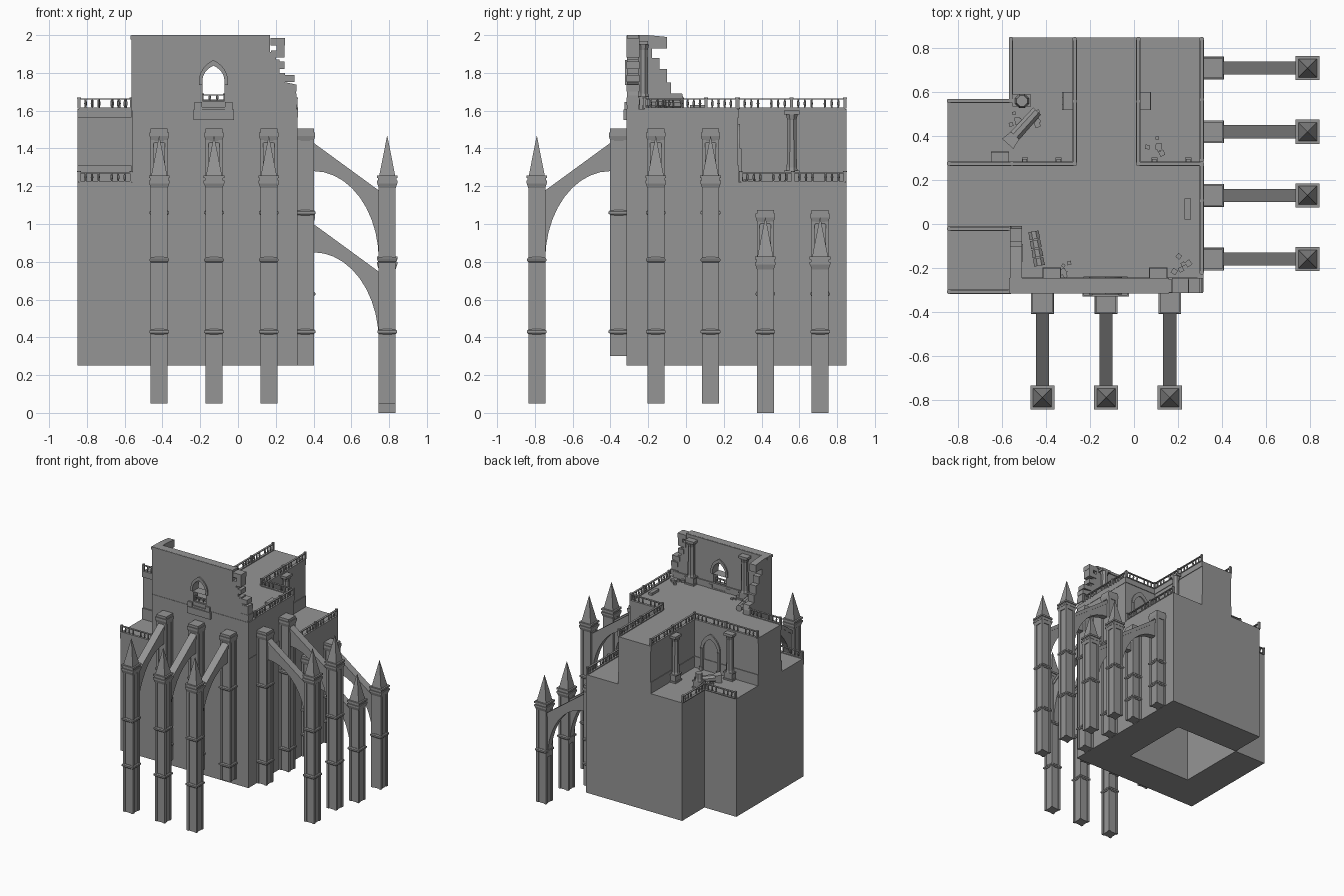
import bpy, bmesh, math, random
from mathutils import Matrix, Vector

if "Cube" in bpy.data.objects:
    bpy.data.objects.remove(bpy.data.objects["Cube"])
random.seed(4)
T = Matrix.Translation
def R(deg, axis): return Matrix.Rotation(math.radians(deg), 4, axis)
XZ = R(90, 'X')                 # profile plane facing the front
YZ = R(90, 'Z') @ XZ            # profile plane facing the side
I = Matrix()
stone = bpy.data.materials.new('dark_stone')
stone.diffuse_color = (.3, .3, .3, 1)
stone.use_nodes = True
stone.node_tree.nodes["Principled BSDF"].inputs["Base Color"].default_value = stone.diffuse_color

def finish(name, bm):
    bmesh.ops.recalc_face_normals(bm, faces=bm.faces)
    for f in bm.faces:
        f.smooth = False
    me = bpy.data.meshes.new(name)
    bm.to_mesh(me)
    bm.free()
    me.materials.append(stone)
    ob = bpy.data.objects.new(name, me)
    bpy.context.collection.objects.link(ob)
    return ob

def box(bm, x0, x1, y0, y1, z0, z1, m=I):
    s = Matrix.Diagonal((x1 - x0, y1 - y0, z1 - z0, 1))
    bmesh.ops.create_cube(bm, size=1, matrix=m @ T(((x0+x1)/2, (y0+y1)/2, (z0+z1)/2)) @ s)

def taper(bm, x, y, z0, z1, r0, r1, n=4, m=I):
    # n-sided frustum; for n=4 r is the half width
    k = math.sqrt(2) if n == 4 else 1
    bmesh.ops.create_cone(bm, cap_ends=True, segments=n, radius1=r0*k, radius2=r1*k, depth=z1-z0,
                          matrix=m @ T((x, y, (z0+z1)/2)) @ R(180/n, 'Z'))

def profile(bm, loops, thick, m):
    # filled outline (with holes), extruded symmetrically
    cu = bpy.data.curves.new('outline', 'CURVE')
    cu.dimensions, cu.fill_mode, cu.extrude = '2D', 'BOTH', thick/2
    for pts in loops:
        sp = cu.splines.new('POLY')
        sp.points.add(len(pts)-1)
        for p, q in zip(sp.points, pts):
            p.co = (q[0], q[1], 0, 1)
        sp.use_cyclic_u = True
    ob = bpy.data.objects.new('outline', cu)
    me = bpy.data.meshes.new_from_object(ob)
    me.transform(m)
    bm.from_mesh(me)
    bpy.data.objects.remove(ob)
    bpy.data.curves.remove(cu)
    bpy.data.meshes.remove(me)

def arch(cx, w, base, spring, k=1.0, n=6):
    # pointed arch opening, k flattens the rise
    right = [(w*(2*math.cos(a) - 1), spring + 2*w*k*math.sin(a))
             for a in [math.pi/3*i/n for i in range(n+1)]]
    pts = [(w, base)] + right + [(-x, z) for x, z in right[-2::-1]] + [(-w, base)]
    return [(cx + x, z) for x, z in pts]

# Stepped main block: cross of high arms, low terraces between, hollow underneath
xs, ys = [-.85, -.56, -.27, .02, .315], [-.315, -.02, .275, .56, .85]
zs = [.25, 1.0, 1.22, 1.61]
plan = ["LUUU", "UUUU", "LLUL", ".LUL"]
def solid(i, j, k):
    if not (0 <= i < 4 and 0 <= j < 4 and 0 <= k < 3): return False
    if k == 0 and i in (1, 2) and j in (1, 2): return False
    return k < {'.': 0, 'L': 2, 'U': 3}[plan[j][i]]
bm = bmesh.new()
for i in range(4):
    for j in range(4):
        for k in range(3):
            if not solid(i, j, k): continue
            for ax in range(3):
                for s in (0, 1):
                    nb = [i, j, k]
                    nb[ax] += 2*s - 1
                    if solid(*nb): continue
                    vs = []
                    for a, b in ((0, 0), (1, 0), (1, 1), (0, 1)):
                        c = [i, j, k]
                        c[ax] += s
                        c[(ax+1) % 3] += a
                        c[(ax+2) % 3] += b
                        vs.append(bm.verts.new((xs[c[0]], ys[c[1]], zs[c[2]])))
                    bm.faces.new(vs)
bmesh.ops.remove_doubles(bm, verts=bm.verts, dist=1e-5)
bmesh.ops.dissolve_limit(bm, angle_limit=.01, verts=bm.verts, edges=bm.edges)
finish('main_block', bm)

# String courses, cornices and plinths along the walls
bm = bmesh.new()
e = .005
for z0, z1 in ((1.565, 1.61), (1.21, 1.31)):
    box(bm, .30, .315+e/2, -.31, .275+e/2, z0, z1)
for z0, z1 in ((1.22, 1.31), (1.565, 1.61)):
    box(bm, -.85, -.565, -.025-e, 0, z0, z1)
    box(bm, -.85, -.27, .26, .275+e, z0, z1)
    box(bm, .02, .315, .26, .275+e, z0, z1)
    box(bm, -.27-e, -.25, .275, .85, z0, z1)
    box(bm, 0, .02+e, .275, .85, z0, z1)
box(bm, -.85, -.565, -.315-e/2, -.30, 1.17, 1.22)
finish('cornices', bm)

# Flying buttress, built pointing to +x
def pier(bm, x, z0, z1, bands):
    box(bm, x-.039, x+.039, -.039, .039, z0, z1)
    for a in (-1, 1):
        for b in (-1, 1):
            cx, cy = x + a*.035, b*.035
            box(bm, cx-.01, cx+.01, cy-.01, cy+.01, z0, z1)
    for z in bands:
        box(bm, x-.052, x+.052, -.052, .052, z-.006, z+.006)
        taper(bm, x, 0, z+.006, z+.014, .05, .044)
        taper(bm, x, 0, z-.014, z-.006, .044, .05)

def buttress(name, m, d, outer0, wall0):
    bm = bmesh.new()
    pier(bm, .79, outer0, 1.2-d, [z for z in (.43, .81) if z < 1.1-d])
    taper(bm, .79, 0, 1.19-d, 1.215-d, .045, .053)
    box(bm, .735, .845, -.055, .055, 1.215-d, 1.23-d)
    box(bm, .742, .838, -.048, .048, 1.23-d, 1.243-d)
    box(bm, .735, .845, -.055, .055, 1.243-d, 1.257-d)
    taper(bm, .79, 0, 1.257-d, 1.465-d, .042, .001)
    pier(bm, .357, wall0, 1.45-d, [z for z in (.43, 1.06-d) if z > wall0])
    taper(bm, .357, 0, 1.44-d, 1.465-d, .044, .051)
    box(bm, .306, .408, -.051, .051, 1.465-d, 1.485-d)
    box(bm, .312, .402, -.045, .045, 1.485-d, 1.505-d)
    arc = [(.40+.345*math.cos(a), .81-d+.47*math.sin(a)) for a in [math.pi/2*i/10 for i in range(11)]]
    profile(bm, [[(.39, 1.435-d), (.76, 1.165-d), (.76, .81-d)] + arc + [(.39, 1.28-d)]], .05, XZ)
    profile(bm, [[(.39, 1.437-d), (.76, 1.167-d), (.76, 1.135-d), (.39, 1.405-d)]], .06, XZ)
    bm.transform(m)
    finish(name, bm)
for x in (-.417, -.127, .163):
    buttress('front_buttress', T((x, 0, 0)) @ R(-90, 'Z'), 0, .05, .3)
for y in (-.16, .13):
    buttress('side_buttress_high', T((0, y, 0)), 0, .05, .25)
for y in (.42, .71):
    buttress('side_buttress_low', T((0, y, 0)), .43, 0, .25)

# Ruined front wall with pointed window, and its broken return
bm = bmesh.new()
profile(bm, [[(-.565, 1.6), (.31, 1.6), (.31, 1.68), (.30, 1.74), (.25, 1.75), (.25, 1.8), (.22, 1.8), (.22, 1.87),
              (.2, 1.87), (.2, 1.91), (.17, 1.91), (.17, 2), (-.565, 2)], arch(-.13, .058, 1.65, 1.76, .78)],
        .06, T((0, -.282, 0)) @ XZ)
finish('front_wall', bm)
bm = bmesh.new()
profile(bm, [[(-.31, 1.6), (-.01, 1.6), (-.01, 1.65), (-.02, 1.69), (-.08, 1.69), (-.08, 1.75), (-.1, 1.75), (-.1, 1.82),
              (-.14, 1.82), (-.14, 1.88), (-.18, 1.88), (-.18, 1.93), (-.1, 1.93), (-.1, 1.99), (-.2, 2), (-.31, 2)]],
        .055, T((-.537, 0, 0)) @ YZ)
finish('return_wall', bm)
bm = bmesh.new()
box(bm, -.568, .16, -.316, -.245, 1.978, 1.999)
box(bm, -.51, .29, -.26, -.243, 1.61, 1.66)
for x, z, w in ((.21, 1.965, .075), (.225, 1.93, .04), (.21, 1.9, .07), (.22, 1.84, .05), (.265, 1.77, .07),
                (.28, 1.72, .06), (.28, 1.65, .07)):
    box(bm, x-w/2, x+w/2, -.314, -.245, z-.019, z+.019)
finish('wall_coping_and_broken_stones', bm)

# Window surround and balcony
bm = bmesh.new()
profile(bm, [arch(-.13, .076, 1.735, 1.76, .82), arch(-.13, .058, 1.7351, 1.76, .78)], .08, T((0, -.282, 0)) @ XZ)
box(bm, -.235, -.022, -.33, -.24, 1.55, 1.605)
for s in (-1, 1):
    box(bm, -.13+s*.08-.02, -.13+s*.08+.02, -.325, -.24, 1.605, 1.645)
box(bm, -.19, -.07, -.32, -.24, 1.605, 1.62)
finish('window_surround', bm)

# Balustrades
def balustrade(name, p, q, z, keep=1.0, h=.052):
    p, q = Vector(p), Vector(q)
    L = (q-p).length
    m = T((p.x, p.y, z)) @ R(math.degrees(math.atan2(q.y-p.y, q.x-p.x)), 'Z')
    bm = bmesh.new()
    box(bm, 0, L, -.01, .01, -.003, .005, m)
    bays = max(1, round(L/.145))
    w = L/bays
    for b in range(bays+1):
        if b in (0, bays) or b % 2 == 0:
            taper(bm, b*w, 0, 0, h+.002, .008, .008, m=m)
            taper(bm, b*w, 0, h, h+.006, .011, .011, 8, m=m)
    for b in range(bays):
        whole = random.random() < keep
        if whole: box(bm, b*w, b*w+w, -.008, .008, h-.006, h, m)
        n = max(1, round(w/.036))
        for i in range(1, n):
            x = b*w + w*i/n
            taper(bm, x, 0, .005, .026, .004, .007, 6, m)
            if whole: taper(bm, x, 0, .026, h-.006, .007, .004, 6, m)
    finish(name, bm)
up, low = 1.612, 1.222
for p, q, z, k in (((.308, -.22), (.308, .27), up, .7), ((.02, .275), (.308, .275), up, .6),
                   ((.02, .275), (.02, .842), up, 1), ((-.27, .275), (-.27, .842), up, 1),
                   ((-.842, .275), (-.27, .275), up, 1), ((-.842, -.022), (-.565, -.022), up, 1),
                   ((.308, .29), (.308, .842), low, .75), ((-.56, .56), (-.56, .842), low, 1),
                   ((-.842, .56), (-.56, .56), low, 1), ((-.842, -.308), (-.565, -.308), low, 1)):
    balustrade('balustrade', p, q, z, k)
balustrade('window_balustrade', (-.19, -.29), (-.07, -.29), 1.648, 1, .038)

# Engaged columns: pedestal, shaft, capital
def column(name, x, y, z, h, m=I, top=True):
    bm = bmesh.new()
    m = T((x, y, z)) @ m
    box(bm, -.042, .042, 0, .055, 0, .012, m)
    box(bm, -.036, .036, 0, .049, .012, .055, m)
    box(bm, -.042, .042, 0, .055, .055, .064, m)
    taper(bm, 0, .025, .064, .08, .034, .029, 8, m)
    taper(bm, 0, .025, .08, h-.045, .029, .026, 8, m)
    if top:
        taper(bm, 0, .025, h-.05, h-.02, .026, .034, 8, m)
        box(bm, -.04, .04, 0, .052, h-.02, h, m)
    finish(name, bm)
column('wall_column', -.375, -.252, 1.61, .36)
column('wall_column', .11, -.252, 1.61, .36)
column('terrace_column', .022, .56, 1.22, .38, R(-90, 'Z'))
column('terrace_column', -.272, .56, 1.22, .38, R(90, 'Z'))
column('terrace_column', -.61, .275, 1.22, .38)
column('broken_column', -.51, .535, 1.22, .17, top=False)

# Blind arches on the terrace walls
for x in (-.42, .17):
    bm = bmesh.new()
    profile(bm, [arch(x, .088, 1.22, 1.4, .85), arch(x, .064, 1.2201, 1.4, .8)], .03, T((0, .27, 0)) @ XZ)
    for s in (-1, 1):
        box(bm, x+s*.077-.014, x+s*.077+.014, .27, .302, 1.22, 1.25)
        box(bm, x+s*.077-.01, x+s*.077+.01, .27, .295, 1.25, 1.4)
    finish('blind_arch', bm)

# Fallen columns and rubble
bm = bmesh.new()
m = T((-.575, .365, 1.25)) @ R(48, 'Z') @ R(90, 'Y')
taper(bm, 0, 0, .05, .2, .029, .026, 8, m)
taper(bm, 0, 0, .0, .05, .034, .026, 4, m)
m = T((-.43, -.19, 1.635)) @ R(100, 'Z') @ R(90, 'Y')
for i in range(4):
    taper(bm, random.uniform(-.003, .003), 0, i*.041, i*.041+.036, .027, .025, 8, m)
finish('fallen_columns', bm)
bm = bmesh.new()
box(bm, .23, .26, .02, .115, 1.61, 1.63)
box(bm, -.565, -.505, -.17, -.09, 1.61, 1.7)
for cx, cy, z in ((.22, -.18, 1.61), (-.3, -.21, 1.61), (.09, .36, 1.22), (-.52, .49, 1.22), (-.44, .49, 1.22)):
    for i in range(5):
        s = random.uniform(.007, .014)
        box(bm, -s, s, -s, s, 0, s*1.3, T((cx+random.uniform(-.04, .04), cy+random.uniform(-.04, .04), z))
            @ R(random.uniform(0, 90), 'Z'))
finish('rubble', bm)
